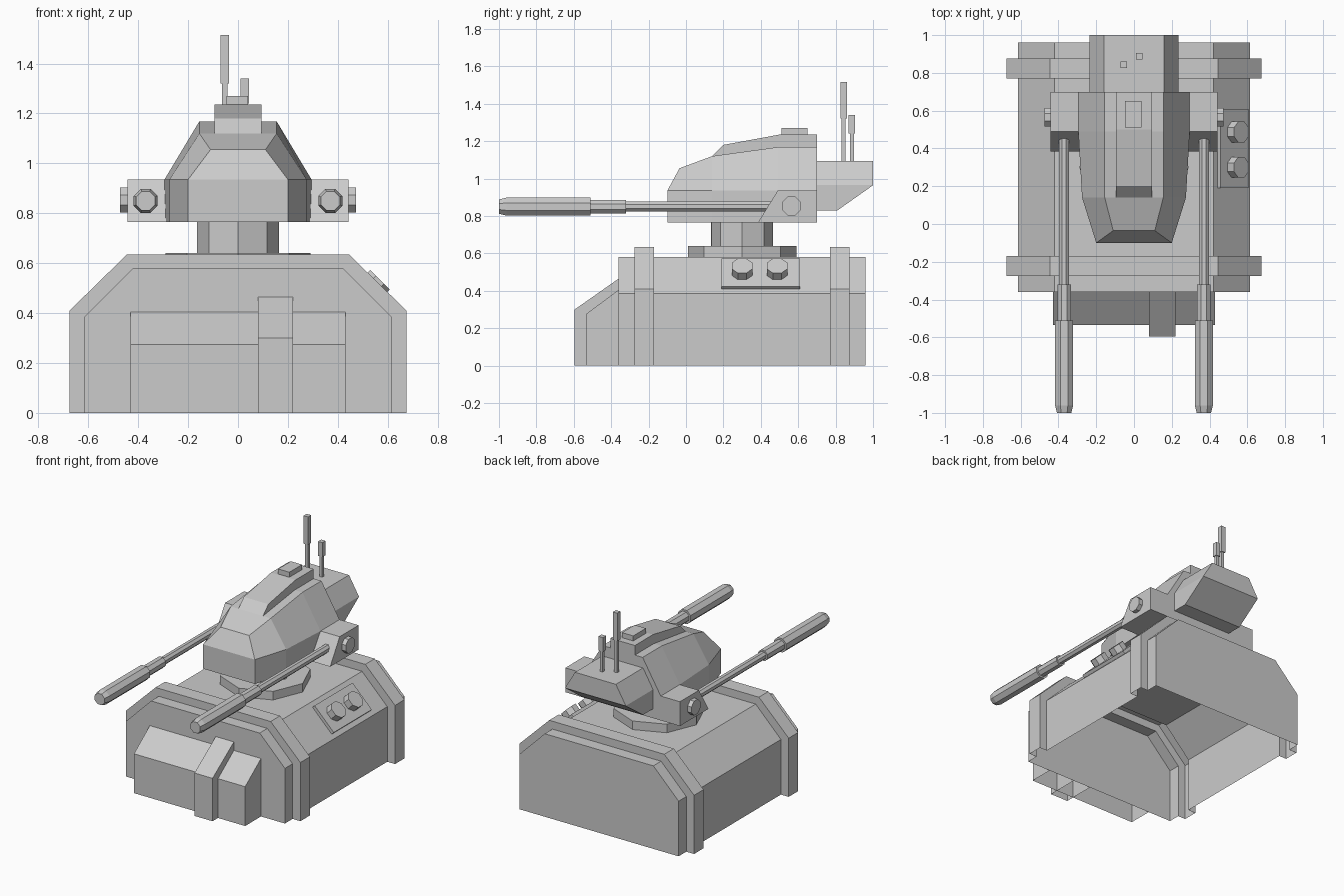
import bpy, bmesh, math
from mathutils import Matrix, Vector

cube = bpy.data.objects.get("Cube")
if cube:
    bpy.data.objects.remove(cube, do_unlink=True)

grey = bpy.data.materials.new("light grey armour")
grey.use_nodes = True
colour = (0.6, 0.6, 0.6, 1)
grey.diffuse_color = colour
grey.node_tree.nodes["Principled BSDF"].inputs["Base Color"].default_value = colour


def finish(name, bm):
    bmesh.ops.dissolve_limit(bm, angle_limit=0.01, verts=bm.verts, edges=bm.edges)
    bmesh.ops.recalc_face_normals(bm, faces=bm.faces)
    mesh = bpy.data.meshes.new(name)
    bm.to_mesh(mesh)
    bm.free()
    mesh.materials.append(grey)
    obj = bpy.data.objects.new(name, mesh)
    bpy.context.collection.objects.link(obj)
    return obj


def loft(name, halves, open_bottom=False):
    """Skin symmetric sections given as right-hand points, bottom to top."""
    bm = bmesh.new()
    rings = []
    for half in halves:
        pts = list(half) + [(-x, y, z) for x, y, z in reversed(half)]
        rings.append([bm.verts.new(p) for p in pts])
    n = len(rings[0])
    for a, b in zip(rings, rings[1:]):
        for i in range(n - 1 if open_bottom else n):
            j = (i + 1) % n
            bm.faces.new((a[i], a[j], b[j], b[i]))
    for ring in (rings[0], rings[-1]):
        for i in range(n // 2 - 1):
            bm.faces.new((ring[i], ring[i + 1], ring[n - 2 - i], ring[n - 1 - i]))
    return finish(name, bm)


def side_prism(name, profile, x0, x1, open_bottom=False):
    """Extrude a (y, z) outline from x0 to x1."""
    bm = bmesh.new()
    a = [bm.verts.new((x0, y, z)) for y, z in profile]
    b = [bm.verts.new((x1, y, z)) for y, z in profile]
    n = len(a)
    for i in range(n - 1 if open_bottom else n):
        j = (i + 1) % n
        bm.faces.new((a[i], a[j], b[j], b[i]))
    bm.faces.new(a)
    bm.faces.new(b)
    return finish(name, bm)


def box(name, x0, x1, y0, y1, z0, z1):
    return side_prism(name, [(y0, z0), (y0, z1), (y1, z1), (y1, z0)], x0, x1)


def turned(name, origin, axis, steps, flat=True):
    """Eight-sided turned part from (distance, radius) steps along an axis."""
    bm = bmesh.new()
    rot = Vector(axis).to_track_quat('Z', 'Y').to_matrix().to_4x4()
    place = Matrix.Translation(origin) @ rot
    shift, grow = (math.pi / 8, 1 / math.cos(math.pi / 8)) if flat else (0, 1)
    rings = []
    for d, r in steps:
        rings.append([bm.verts.new(place @ Vector((
            r * grow * math.cos(shift + k * math.pi / 4),
            r * grow * math.sin(shift + k * math.pi / 4), d))) for k in range(8)])
    for a, b in zip(rings, rings[1:]):
        for k in range(8):
            j = (k + 1) % 8
            bm.faces.new((a[k], a[j], b[j], b[k]))
    bm.faces.new(rings[0])
    bm.faces.new(rings[-1])
    return finish(name, bm)


# Hollow base with two raised bands, open underneath
def base_section(y, raised):
    if raised:
        return [(0.675, y, 0), (0.675, y, 0.41), (0.445, y, 0.635)]
    return [(0.615, y, 0), (0.615, y, 0.385), (0.42, y, 0.58)]


base = [base_section(-0.36, False)]
for y0, y1 in ((-0.275, -0.17), (0.77, 0.875)):
    base += [base_section(y0, False), base_section(y0, True),
             base_section(y1, True), base_section(y1, False)]
base.append(base_section(0.96, False))
loft("base_hull", base, open_bottom=True)

# Front housing and its central rib
side_prism("front_housing", [(-0.36, 0), (-0.36, 0.405), (-0.535, 0.275), (-0.535, 0)][::-1],
           -0.43, 0.43, open_bottom=True)
side_prism("front_rib", [(-0.595, 0), (-0.595, 0.3), (-0.36, 0.465), (-0.36, 0)],
           0.08, 0.22, open_bottom=True)

# Control panel with two knobs on the left slope
slope = Vector((1, 0, 1)).normalized()
panel = box("side_panel", -0.105, 0.105, 0.19, 0.61, -0.01, 0.022)
panel.data.transform(Matrix.Translation((0.5175, 0, 0.4825)) @ Matrix.Rotation(math.pi / 4, 4, 'Y'))
for i, y in enumerate((0.3, 0.487)):
    turned(f"panel_knob_{i + 1}", (0.5175, y, 0.4825), slope, [(0, 0.055), (0.072, 0.055)])

# Turret ring and neck
turned("turret_ring", (0, 0.3, 0.58), (0, 0, 1), [(0, 0.29), (0.06, 0.29)], flat=False)
turned("turret_neck", (0, 0.3, 0.6), (0, 0, 1), [(0, 0.165), (0.17, 0.165)], flat=False)

# Turret head, widening towards the back
head = [[(0.2, -0.1, 0.765), (0.2, -0.1, 0.935), (0.11, -0.035, 1.055)]]
for y, wide, top in ((0.14, 0.275, 1.12), (0.49, 0.295, 1.168), (0.7, 0.295, 1.168)):
    head.append([(wide, y, 0.765), (wide, y, 0.935), (0.155, y, top)])
loft("turret_head", head)
side_prism("roof_ridge", [(0.14, 1.1), (0.14, 1.12), (0.2, 1.18), (0.5, 1.235),
                          (0.7, 1.235), (0.7, 1.1)], -0.095, 0.095)
box("roof_hatch", -0.047, 0.04, 0.51, 0.65, 1.22, 1.27)

# Rear bustle with an undercut back
bustle = []
for y, low in ((0.69, 0.83), (0.81, 0.83), (1.0, 0.964)):
    bustle.append([(0.235, y, low), (0.235, y, 0.965), (0.158, y, 1.095)])
loft("rear_bustle", bustle)

# Two antennas with thicker tops
for name, x, y, mid, top in (("tall_antenna", -0.054, 0.843, 1.32, 1.515),
                             ("short_antenna", 0.027, 0.887, 1.24, 1.34)):
    turn = {"stem": (0.011, 1.08, mid), "tip": (0.017, mid, top)}
    for part, (r, z0, z1) in turn.items():
        box(f"{name}_{part}", x - r, x + r, y - r, y + r, z0, z1)

# Gun mounts, pivots and stepped barrels on both sides
barrel = [(0, 0.026), (0.78, 0.026), (0.78, 0.036), (0.97, 0.036),
          (0.97, 0.048), (1.42, 0.048), (1.46, 0.038)]
for side, s in (("left", 1), ("right", -1)):
    side_prism(f"{side}_gun_mount", [(0.385, 0.765), (0.49, 0.935), (0.7, 0.935), (0.7, 0.765)],
               s * 0.25, s * 0.443)
    turned(f"{side}_mount_pivot", (s * 0.43, 0.565, 0.853), (s, 0, 0), [(0, 0.05), (0.043, 0.05)])
    turned(f"{side}_barrel", (s * 0.37, 0.46, 0.85), (0, -1, 0), barrel)
